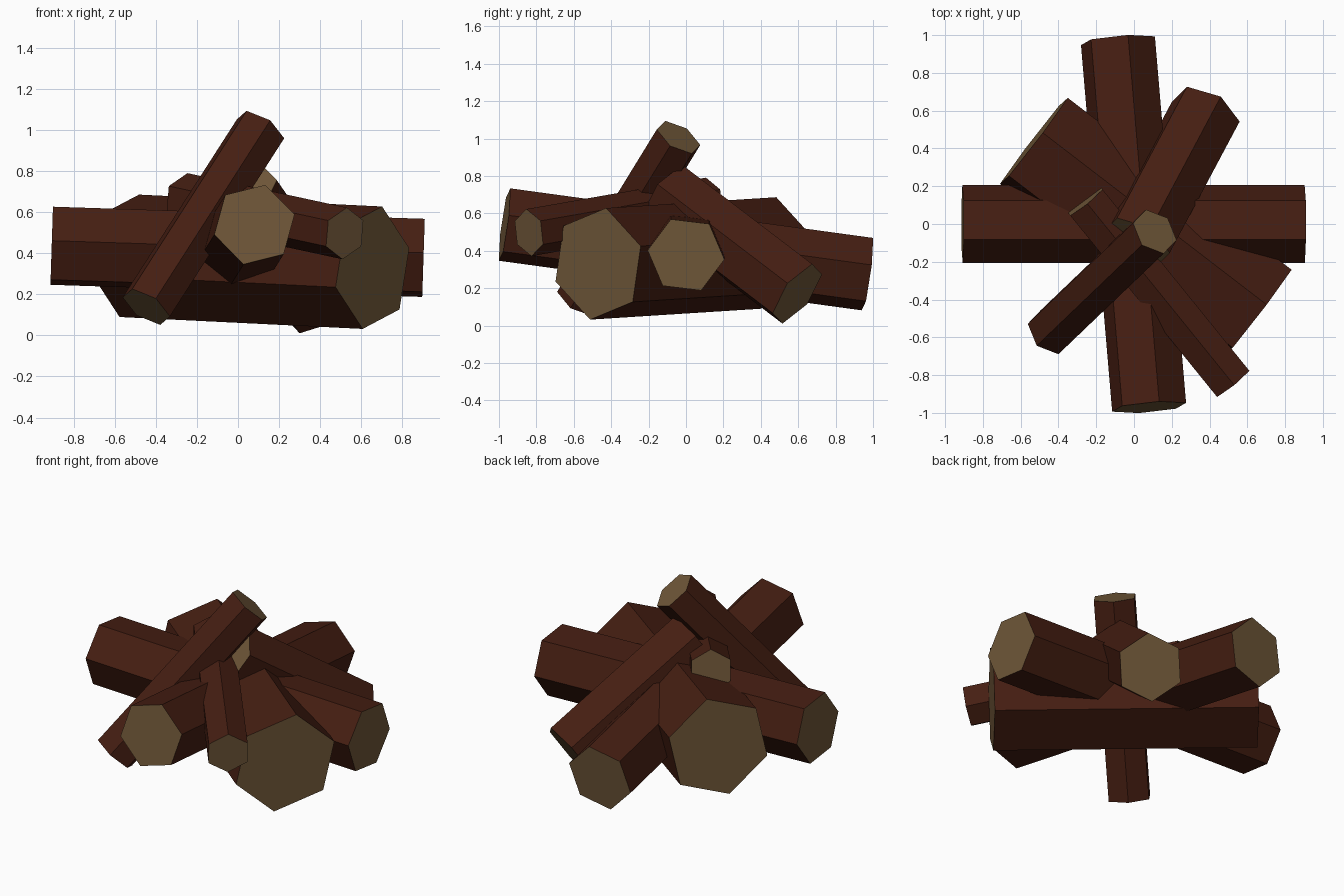
import bpy
from mathutils import Vector, Quaternion
from math import pi

if "Cube" in bpy.data.objects:
    bpy.data.objects.remove(bpy.data.objects["Cube"])


def material(name, color):
    m = bpy.data.materials.new(name)
    m.diffuse_color = color
    m.use_nodes = True
    m.node_tree.nodes["Principled BSDF"].inputs["Base Color"].default_value = m.diffuse_color
    return m


bark = material("bark", (0.06, 0.013, 0.006, 1))
cut_wood = material("cut_wood", (0.16, 0.095, 0.04, 1))


def log(name, start, end, radius, corner):
    """Six-sided log from start to end, with one edge turned towards corner."""
    start, end, corner = Vector(start), Vector(end), Vector(corner)
    axis = (end - start).normalized()
    spoke = (corner - corner.dot(axis) * axis).normalized() * radius
    ring = [Quaternion(axis, i * pi / 3) @ spoke for i in range(6)]
    verts = [start + p for p in ring] + [end + p for p in ring]
    faces = [(i, (i + 1) % 6, (i + 1) % 6 + 6, i + 6) for i in range(6)]
    faces += [tuple(range(5, -1, -1)), tuple(range(6, 12))]
    mesh = bpy.data.meshes.new(name)
    mesh.from_pydata(verts, [], faces)
    mesh.materials.append(bark)
    mesh.materials.append(cut_wood)
    for f in mesh.polygons[6:]:
        f.material_index = 1
    obj = bpy.data.objects.new(name, mesh)
    bpy.context.collection.objects.link(obj)
    return obj


# Crossed base logs
log("side_to_side_log", (-0.908, 0, 0.437), (0.904, 0, 0.378), 0.207, (0, 0.135, 0.18))
log("front_to_back_log", (0.08, -0.97, 0.54), (-0.085, 0.97, 0.275), 0.203, (0.055, 0, 0.195))
log("thick_diagonal_log", (0.655, -0.47, 0.33), (-0.53, 0.44, 0.388), 0.305, (0.045, 0.045, 0.30))

# Leaning logs on top
log("steep_leaning_log", (-0.447, -0.573, 0.139), (0.11, -0.04, 1.007), 0.132, (-0.07, -0.073, 0.083))
log("back_leaning_log", (0.38, 0.595, 0.17), (0.01, -0.10, 0.70), 0.195, (0.08, 0.08, 0.16))
log("thin_diagonal_log", (0.52, -0.84, 0.497), (-0.257, 0.12, 0.665), 0.127, (0, 0, 1))
